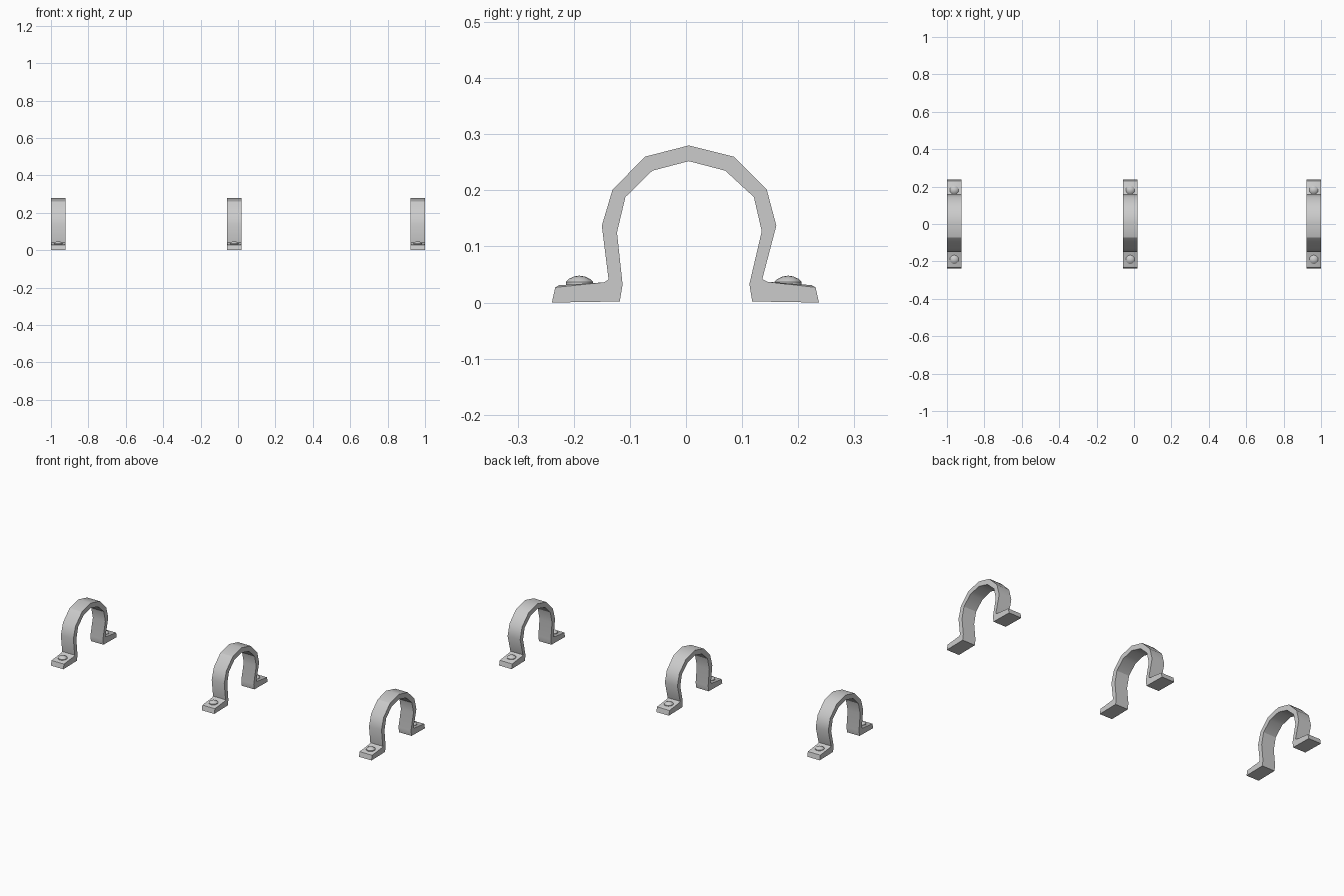
import bpy, bmesh, math

if "Cube" in bpy.data.objects:
    bpy.data.objects.remove(bpy.data.objects["Cube"])

WIDTH = 0.078
CENTRES = (-0.961, -0.02, 0.961)

# side outline of the strap in (y, z): outer edge left to right, then inner edge back
OUTER = [(-0.239, 0), (-0.233, 0.027), (-0.226, 0.031), (-0.146, 0.036), (-0.138, 0.041),
         (-0.150, 0.137), (-0.131, 0.201), (-0.073, 0.260), (0.005, 0.280),
         (0.085, 0.260), (0.144, 0.201), (0.161, 0.137), (0.136, 0.042),
         (0.145, 0.037), (0.224, 0.031), (0.231, 0.027), (0.237, 0)]
INNER = [(0.118, 0.002), (0.113, 0.033), (0.135, 0.127), (0.121, 0.188),
         (0.070, 0.235), (0.005, 0.252), (-0.060, 0.235), (-0.108, 0.188),
         (-0.123, 0.125), (-0.113, 0.032), (-0.118, 0.002)]


def finish(name, bm, smooth):
    bmesh.ops.recalc_face_normals(bm, faces=bm.faces)
    me = bpy.data.meshes.new(name)
    bm.to_mesh(me)
    bm.free()
    ob = bpy.data.objects.new(name, me)
    bpy.context.collection.objects.link(ob)
    if smooth:
        bpy.context.view_layer.objects.active = ob
        ob.select_set(True)
        bpy.ops.object.shade_smooth_by_angle(angle=math.radians(smooth))
        ob.select_set(False)
    return ob


def strap(name, x):
    bm = bmesh.new()
    face = bm.faces.new([bm.verts.new((x - WIDTH / 2, y, z)) for y, z in OUTER + INNER])
    ext = bmesh.ops.extrude_face_region(bm, geom=[face])
    for v in ext["geom"]:
        if isinstance(v, bmesh.types.BMVert):
            v.co.x += WIDTH
    # soften the long top edges of both feet
    edges = [e for e in bm.edges
             if abs(e.verts[0].co.x - e.verts[1].co.x) < 1e-5
             and all(abs(v.co.y) > 0.14 and 0.03 < v.co.z < 0.04 for v in e.verts)]
    bmesh.ops.bevel(bm, geom=edges, offset=0.004, segments=1, affect='EDGES')
    finish(name, bm, 31)


def screw(name, x, y):
    # shallow domed head built from stacked rings
    bm = bmesh.new()
    rings = []
    for r, z in ((0.024, 0.030), (0.024, 0.037), (0.019, 0.042), (0.010, 0.0463)):
        rings.append([bm.verts.new((x + r * math.cos(a * math.tau / 12),
                                    y + r * math.sin(a * math.tau / 12), z))
                      for a in range(12)])
    for low, high in zip(rings, rings[1:]):
        for i in range(12):
            j = (i + 1) % 12
            bm.faces.new((low[i], low[j], high[j], high[i]))
    tip = bm.verts.new((x, y, 0.048))
    for i in range(12):
        bm.faces.new((rings[-1][i], rings[-1][(i + 1) % 12], tip))
    bm.faces.new(rings[0][::-1])
    finish(name, bm, 40)


# three pipe clamps in a row, each with two screws
for n, cx in enumerate(CENTRES, 1):
    strap(f"clamp_strap_{n}", cx)
    screw(f"front_screw_{n}", cx, -0.19)
    screw(f"back_screw_{n}", cx, 0.182)
